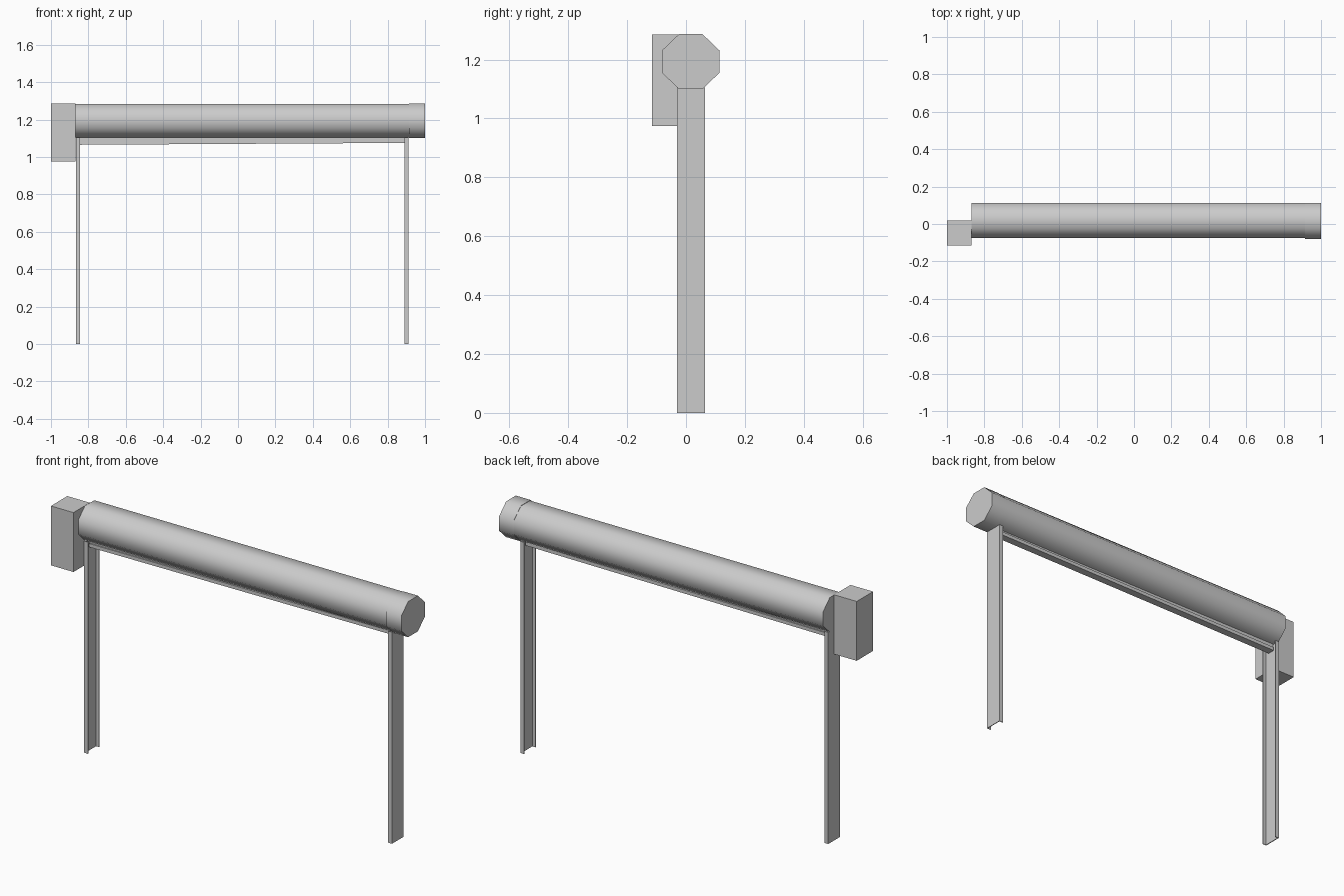
import bpy, bmesh, math

if "Cube" in bpy.data.objects:
    bpy.data.objects.remove(bpy.data.objects["Cube"])


def prism(name, profile, axis, lo, hi, smooth=None):
    """Extrude a closed 2D profile: axis 'x' uses (y, z), axis 'z' uses (x, y)."""
    def place(p, t):
        return (t, p[0], p[1]) if axis == 'x' else (p[0], p[1], t)
    bm = bmesh.new()
    face = bm.faces.new([bm.verts.new(place(p, lo)) for p in profile])
    ext = bmesh.ops.extrude_face_region(bm, geom=[face])
    for v in ext['geom']:
        if isinstance(v, bmesh.types.BMVert):
            v.co['xyz'.index(axis)] = hi
    bmesh.ops.recalc_face_normals(bm, faces=bm.faces)
    mesh = bpy.data.meshes.new(name)
    bm.to_mesh(mesh)
    bm.free()
    obj = bpy.data.objects.new(name, mesh)
    bpy.context.collection.objects.link(obj)
    if smooth:
        bpy.ops.object.select_all(action='DESELECT')
        obj.select_set(True)
        bpy.context.view_layer.objects.active = obj
        bpy.ops.object.shade_smooth_by_angle(angle=math.radians(smooth))
    return obj


def octagon(cy, cz, ry, rz):
    """Eight-sided profile with flat top and bottom."""
    k = 1 / math.cos(math.pi / 8)
    return [(cy + ry * k * math.cos(math.pi * (i + .5) / 4),
             cz + rz * k * math.sin(math.pi * (i + .5) / 4)) for i in range(8)]


def rect(a0, a1, b0, b1):
    return [(a0, b0), (a1, b0), (a1, b1), (a0, b1)]


# Roller housing and its slightly larger end cap
prism("roller_housing", octagon(0.018, 1.194, 0.093, 0.090), 'x', -0.87, 0.915, 60)
prism("end_cap", octagon(0.016, 1.193, 0.097, 0.093), 'x', 0.915, 1.0, 60)

# Motor box on the left end
prism("motor_box", rect(-0.115, 0.02, 0.975, 1.285), 'x', -1.0, -0.87)

# Guide rails: thin U channels opening towards each other
W = 0.004
for name, outer, s in (("left_guide_rail", -0.867, 1), ("right_guide_rail", 0.911, -1)):
    inner, web = outer + s * 0.022, outer + s * W
    prism(name, [(outer, -0.031), (inner, -0.031), (inner, -0.031 + W), (web, -0.031 + W),
                 (web, 0.065 - W), (inner, 0.065 - W), (inner, 0.065), (outer, 0.065)],
          'z', 0.0, 1.105)

# Rolled-up curtain edge with a slightly tilted bottom bar
prism("curtain_slat", rect(0.005, 0.030, 1.078, 1.108), 'x', -0.858, 0.900)
bar = prism("bottom_bar", rect(-0.002, 0.037, 1.070, 1.088), 'x', -0.858, 0.900)
for v in bar.data.vertices:
    v.co.z += 0.005 * v.co.x / 0.87
